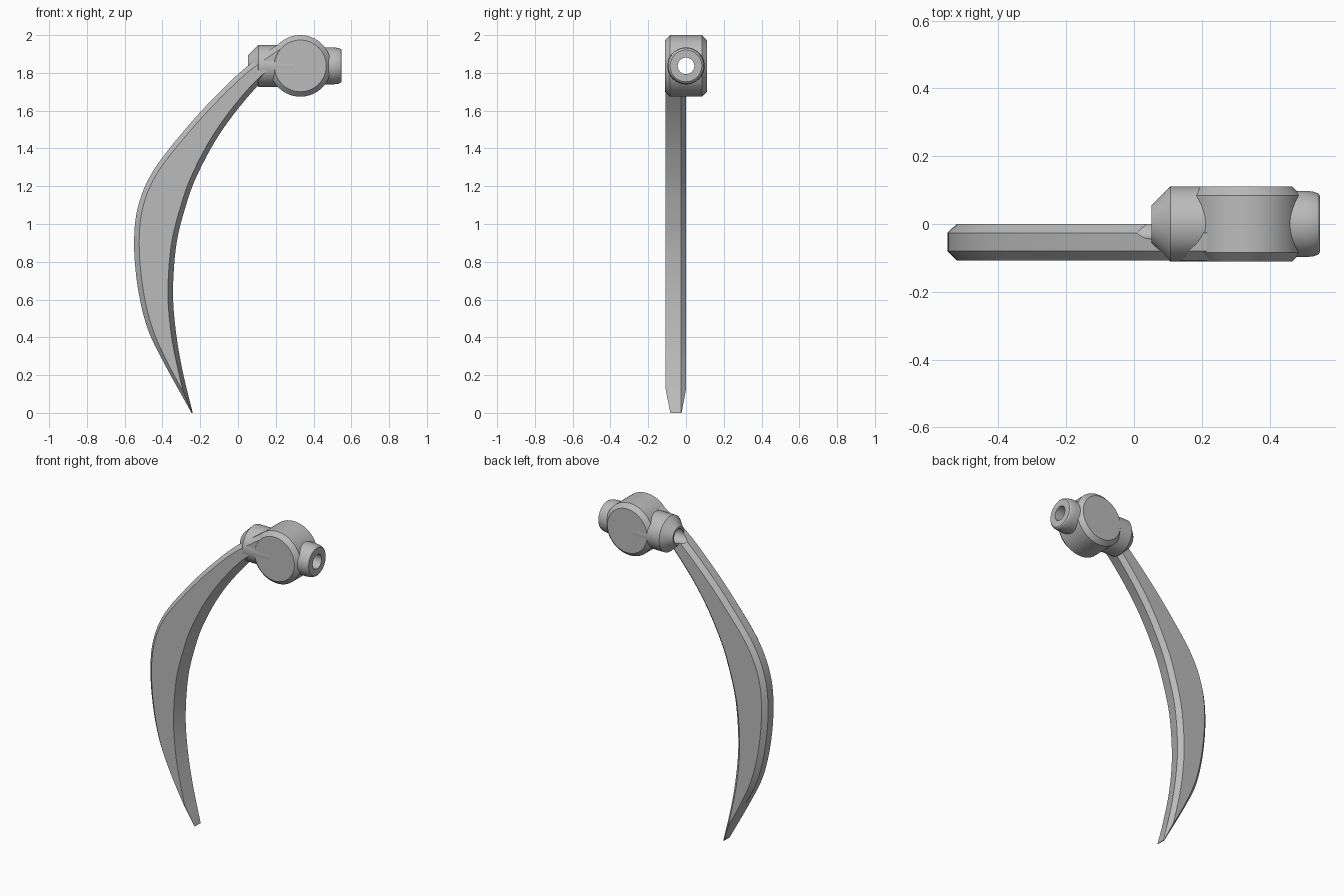
import bpy, bmesh, math
from mathutils import Vector

cube = bpy.data.objects.get("Cube")
if cube:
    bpy.data.objects.remove(cube, do_unlink=True)

grey = bpy.data.materials.new("plain grey")
grey.use_nodes = True
colour = (0.5, 0.5, 0.5, 1)
grey.diffuse_color = colour
grey.node_tree.nodes["Principled BSDF"].inputs["Base Color"].default_value = colour

HUB_X, HUB_Z = 0.33, 1.837


def loft(name, rings):
    """Skin a list of equal-length rings and cap both ends."""
    bm = bmesh.new()
    rows = [[bm.verts.new(p) for p in ring] for ring in rings]
    n = len(rows[0])
    for a, b in zip(rows, rows[1:]):
        for i in range(n):
            j = (i + 1) % n
            bm.faces.new((a[i], a[j], b[j], b[i]))
    bm.faces.new(rows[0])
    bm.faces.new(rows[-1])
    bmesh.ops.recalc_face_normals(bm, faces=bm.faces)
    mesh = bpy.data.meshes.new(name)
    bm.to_mesh(mesh)
    bm.free()
    mesh.materials.append(grey)
    obj = bpy.data.objects.new(name, mesh)
    bpy.context.collection.objects.link(obj)
    return obj


def turned(name, profile, axis, sides=64):
    """Turn (position, radius) pairs around the x or y axis through the hub."""
    rings = []
    for pos, r in profile:
        ring = []
        for k in range(sides):
            a = math.tau * k / sides
            u, v = r * math.cos(a), HUB_Z + r * math.sin(a)
            ring.append((pos, u, v) if axis == "x" else (HUB_X + u, pos, v))
        rings.append(ring)
    return loft(name, rings)


def smooth_path(points, steps=6):
    """Catmull-Rom curve through the points."""
    pts = [Vector(p) for p in points]
    pts = [2 * pts[0] - pts[1]] + pts + [2 * pts[-1] - pts[-2]]
    out = []
    for a, b, c, d in zip(pts, pts[1:], pts[2:], pts[3:]):
        for s in range(steps):
            t = s / steps
            out.append(0.5 * (2 * b + (c - a) * t + (2 * a - 5 * b + 4 * c - d) * t ** 2
                              + (3 * b - a - 3 * c + d) * t ** 3))
    return out + [pts[-2]]


# Hub: chamfered drum lying front to back
hub = turned("hub", [(-0.11, 0.137), (-0.084, 0.163), (0.084, 0.163), (0.11, 0.137)], "y")

# Sleeves on both sides of the hub
tapered_sleeve = turned("tapered_sleeve", [(0.052, 0.056), (0.108, 0.111), (0.3, 0.111)], "x")
round_sleeve = turned("round_sleeve", [(0.35, 0.098), (0.505, 0.098), (0.53, 0.095),
                                       (0.543, 0.09), (0.548, 0.084)], "x")

# Curved blade: outer and inner edges in the xz plane, tip to root
outer = smooth_path([(-.246, 0), (-.395, .27), (-.48, .45), (-.53, .66), (-.55, .89), (-.53, 1.09),
                     (-.45, 1.28), (-.283, 1.497), (-.124, 1.672), (.05, 1.836), (.246, 1.974)])
inner = smooth_path([(-.24, 0), (-.295, .23), (-.33, .44), (-.344, .65), (-.325, .9), (-.275, 1.1),
                     (-.22, 1.25), (-.12, 1.44), (0, 1.61), (.145, 1.77), (.28, 1.85)])
sections = []
for o, i in zip(outer, inner):
    width = (i - o).length
    s = min(1, width / 0.058)
    cut = (i - o).normalized() * 0.027 * s
    front, back = -0.08 - 0.028 * s, -0.026 + 0.026 * s
    ring = [(o, -0.08), (o + cut, front), (i - cut, front),
            (i, -0.026), (i - cut, back), (o + cut, back), (o, -0.026)]
    sections.append([(p.x, y, p.y) for p, y in ring])
blade = loft("blade", sections)

# Bore through the whole length of the axle
cutter = turned("bore_cutter", [(-0.4, 0.044), (0.7, 0.044)], "x", 48)
cutter.hide_render = True
for obj in (hub, tapered_sleeve, round_sleeve, blade):
    bpy.ops.object.select_all(action="DESELECT")
    obj.select_set(True)
    bpy.context.view_layer.objects.active = obj
    bore = obj.modifiers.new("bore", "BOOLEAN")
    bore.operation, bore.solver, bore.object = "DIFFERENCE", "EXACT", cutter
    bpy.ops.object.modifier_apply(modifier="bore")
    bpy.ops.object.shade_smooth_by_angle(angle=math.radians(20))
bpy.data.objects.remove(cutter, do_unlink=True)
